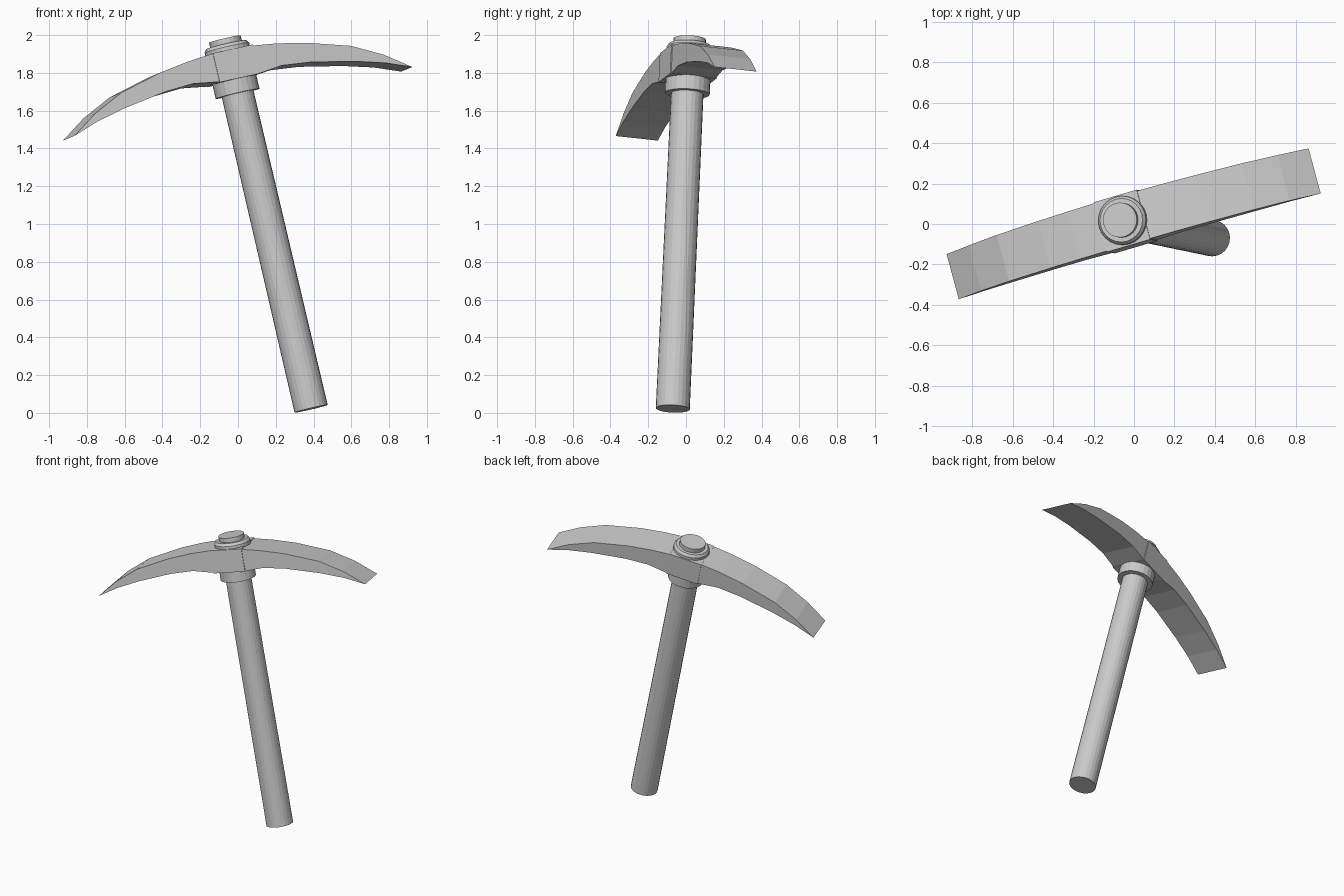
import bpy, bmesh, math
from mathutils import Vector, Matrix

if "Cube" in bpy.data.objects:
    bpy.data.objects.remove(bpy.data.objects["Cube"])

# Tool frame: local z runs up the handle, local x along the head
foot = Vector((0.387, -0.07, 0.022))
up = Vector((-0.457, 0.09, 1.958)).normalized()
side = Vector((-0.06, 0.222, -0.024))
side = (side - up * side.dot(up)).normalized()
along = side.cross(up)
FRAME = Matrix.Translation(foot) @ Matrix((along, side, up)).transposed().to_4x4()


def finish(name, bm):
    bmesh.ops.remove_doubles(bm, verts=bm.verts, dist=1e-5)
    bmesh.ops.recalc_face_normals(bm, faces=bm.faces)
    me = bpy.data.meshes.new(name)
    bm.to_mesh(me)
    bm.free()
    ob = bpy.data.objects.new(name, me)
    bpy.context.collection.objects.link(ob)
    ob.matrix_world = FRAME
    return ob


def loft(bm, rings):
    """Skin closed rings of points and cap both ends."""
    loops = [[bm.verts.new(p) for p in r] for r in rings]
    n = len(loops[0])
    for a, b in zip(loops, loops[1:]):
        for i in range(n):
            j = (i + 1) % n
            bm.faces.new((a[i], a[j], b[j], b[i]))
    bm.faces.new(loops[0][::-1])
    bm.faces.new(loops[-1])


def turned(name, profile, sides=24):
    """Round part from (radius, height) pairs."""
    bm = bmesh.new()
    loft(bm, [[(r * math.cos(2 * math.pi * i / sides),
                r * math.sin(2 * math.pi * i / sides), h)
               for i in range(sides)] for r, h in profile])
    return finish(name, bm)


# Handle, collar under the head and ring above it
turned("handle", [(0.09, 0), (0.086, 1.70), (0.086, 2.012)])
turned("collar", [(0.119, 1.714), (0.119, 1.83)])
turned("top_ring", [(0.121, 1.93), (0.121, 1.965), (0.108, 1.982)])

# Blades: (distance, top, bottom, half width), closing to a chisel edge
SECTIONS = [(0.0, 1.945, 1.79, 0.123), (0.11, 1.943, 1.79, 0.123),
            (0.25, 1.928, 1.808, 0.122), (0.41, 1.90, 1.795, 0.121),
            (0.645, 1.837, 1.753, 0.119), (0.81, 1.757, 1.712, 0.117)]
TIP = (0.95, 1.662, 0.116)
for name, sign in (("blade_right", 1), ("blade_left", -1)):
    bm = bmesh.new()

    def point(s, w, t):
        x = sign * s
        return (x - 0.012, w, t - 0.0145 * x)   # head sits slightly skewed

    rings = [[point(s, -w, b), point(s, w, b), point(s, w, t), point(s, -w, t)]
             for s, t, b, w in SECTIONS]
    loft(bm, rings)
    # replace the outer cap with the wedge that ends in the cutting edge
    end = [v for v in bm.verts][-4:]
    bm.faces.remove(next(f for f in bm.faces if set(f.verts) == set(end)))
    e0 = bm.verts.new(point(TIP[0], -TIP[2], TIP[1]))
    e1 = bm.verts.new(point(TIP[0], TIP[2], TIP[1]))
    for f in ((end[0], end[1], e1, e0), (end[2], end[3], e0, e1),
              (end[1], end[2], e1), (end[3], end[0], e0)):
        bm.faces.new(f)
    finish(name, bm)

# Eye block, a little wider than the blades
bm = bmesh.new()
bmesh.ops.create_cube(bm, size=1, matrix=Matrix.Translation((-0.005, 0, 1.867))
                      @ Matrix.Diagonal((0.225, 0.256, 0.158, 1)))
finish("eye_block", bm)
